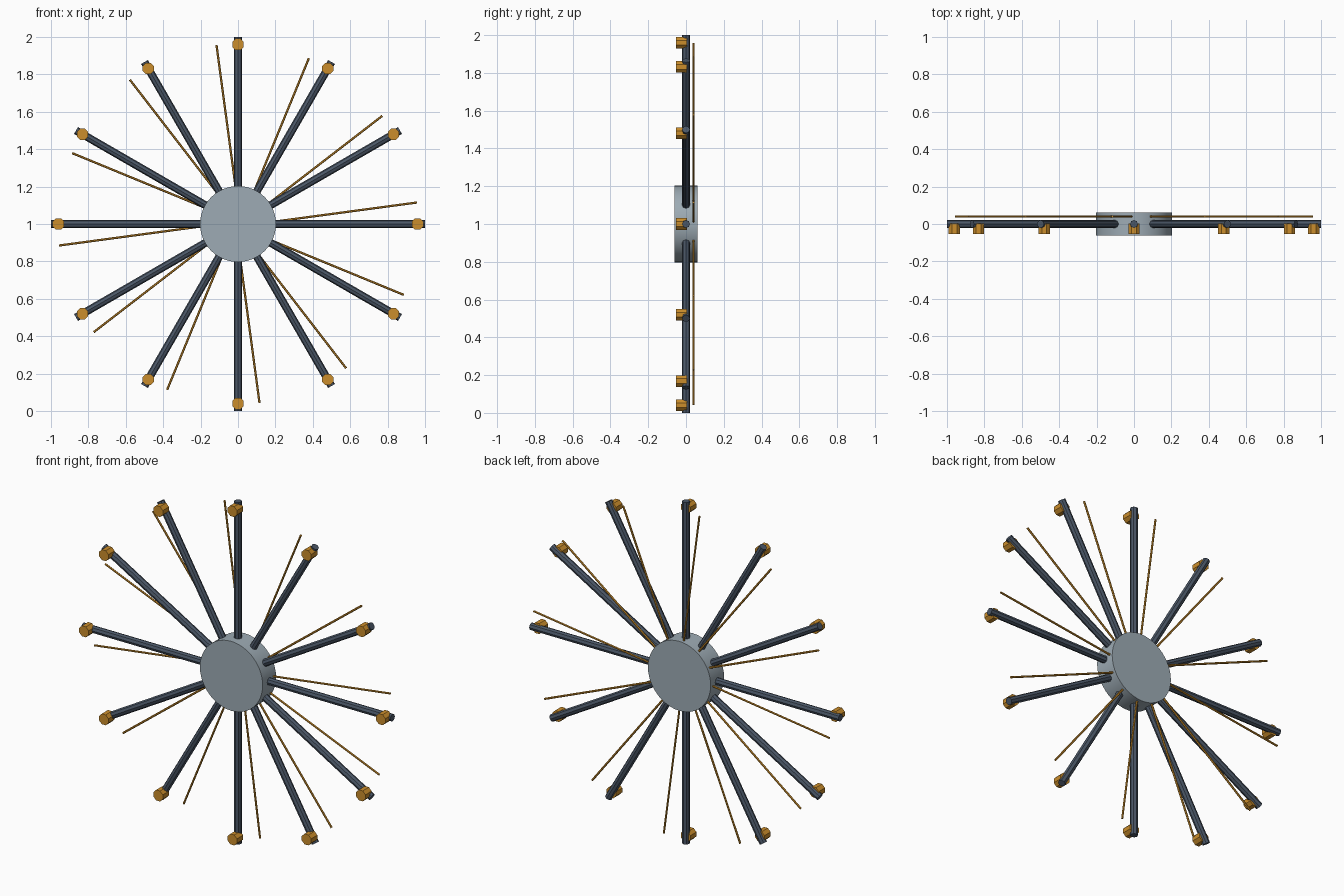
import bpy
import math
from mathutils import Vector

if "Cube" in bpy.data.objects:
    bpy.data.objects.remove(bpy.data.objects["Cube"], do_unlink=True)

COUNT = 12
CENTRE = Vector((0, 0, 1))


def material(name, rgb):
    mat = bpy.data.materials.new(name)
    mat.use_nodes = True
    mat.diffuse_color = (*rgb, 1)
    mat.node_tree.nodes["Principled BSDF"].inputs["Base Color"].default_value = (*rgb, 1)
    return mat


steel = material("pale steel", (0.34, 0.41, 0.46))
slate = material("dark slate", (0.07, 0.095, 0.135))
gold = material("gold", (0.60, 0.27, 0.025))


def cylinder(name, start, end, radius, sides, mat):
    """Closed cylinder between two points given relative to the wheel centre."""
    axis = end - start
    bpy.ops.mesh.primitive_cylinder_add(
        vertices=sides, radius=radius, depth=axis.length,
        location=CENTRE + (start + end) / 2,
        rotation=axis.to_track_quat('Z', 'Y').to_euler())
    obj = bpy.context.object
    obj.name = name
    obj.data.materials.append(mat)
    return obj


def polar(x, y, z, angle):
    """Turn a point of the first spoke around the hub axis."""
    c, s = math.cos(angle), math.sin(angle)
    return Vector((x * c - z * s, y, x * s + z * c))


# Hub disc
cylinder("hub", Vector((0, 0.062, 0)), Vector((0, -0.062, 0)), 0.203, 48, steel)
bpy.ops.object.shade_smooth_by_angle(angle=math.radians(30))

for i in range(COUNT):
    a = i * math.tau / COUNT
    # Thick spoke
    cylinder(f"spoke_{i + 1}", polar(0.1, 0, 0, a), polar(1, 0, 0, a), 0.021, 8, slate)
    # Knob on the front of the spoke tip
    knob = cylinder(f"knob_{i + 1}", polar(0.96, 0.004, 0, a),
                    polar(0.96, -0.053, 0, a), 0.033, 8, gold)
    knob.rotation_euler.rotate_axis('Z', math.pi / 8)
    # Thin slanted rod behind the spokes
    cylinder(f"thin_rod_{i + 1}", polar(0.1, 0.04, 0, a),
             polar(0.957, 0.04, 0.115, a), 0.006, 6, gold)
